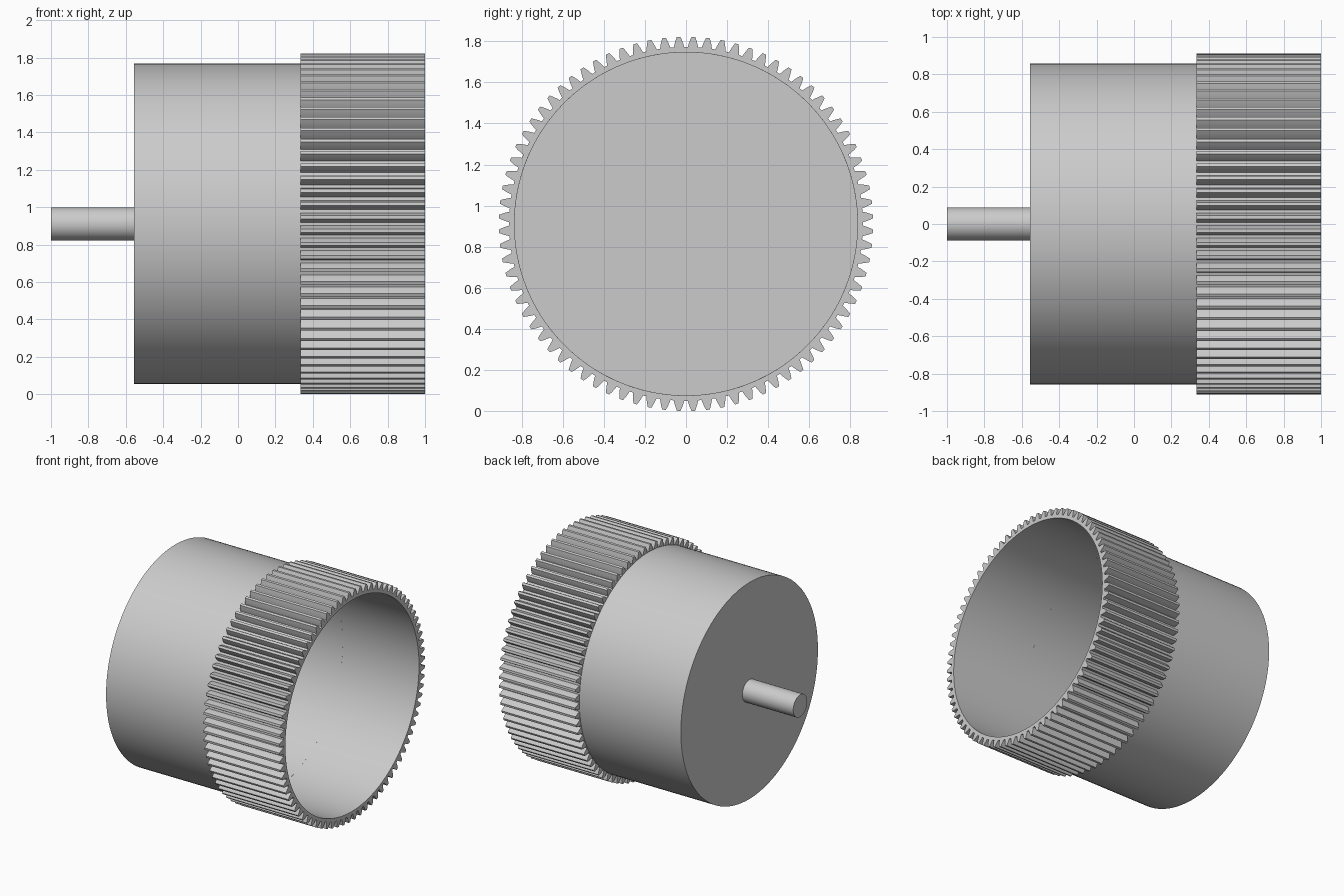
import bpy, bmesh
from math import pi, cos, acos, sin, tan, radians

cube = bpy.data.objects.get("Cube")
if cube:
    bpy.data.objects.remove(cube)

AXIS_Z = 0.911
TEETH = 80
TIP_R, BORE_R = 0.911, 0.835
CUP_R, SHAFT_R = 0.857, 0.088

grey = bpy.data.materials.new("plain grey")
grey.use_nodes = True
GREY = (0.6, 0.6, 0.6, 1)
grey.diffuse_color = GREY
grey.node_tree.nodes["Principled BSDF"].inputs["Base Color"].default_value = GREY


def circle(radius, count):
    return [(radius, 2 * pi * i / count) for i in range(count)]


def loft(name, rings, closed=False):
    """Join (x, [(radius, angle)...]) rings along the x axis; cap the ends unless closed."""
    bm = bmesh.new()
    loops = [[bm.verts.new((x, r * sin(a), AXIS_Z + r * cos(a))) for r, a in pts]
             for x, pts in rings]
    pairs = list(zip(loops, loops[1:]))
    if closed:
        pairs.append((loops[-1], loops[0]))
    else:
        bm.faces.new(loops[0])
        bm.faces.new(loops[-1])
    for a, b in pairs:
        for i in range(len(a)):
            j = (i + 1) % len(a)
            bm.faces.new((a[i], a[j], b[j], b[i]))
    bmesh.ops.recalc_face_normals(bm, faces=bm.faces)
    mesh = bpy.data.meshes.new(name)
    bm.to_mesh(mesh)
    bm.free()
    mesh.materials.append(grey)
    obj = bpy.data.objects.new(name, mesh)
    bpy.context.collection.objects.link(obj)
    bpy.ops.object.select_all(action='DESELECT')
    obj.select_set(True)
    bpy.context.view_layer.objects.active = obj
    bpy.ops.object.shade_smooth_by_angle(angle=radians(20))
    return obj


def gear_outline(steps=4):
    """Involute teeth with a 20 degree pressure angle."""
    module = 2 * TIP_R / (TEETH + 2)
    pitch_r = module * TEETH / 2
    root_r = pitch_r - 1.25 * module
    base_r = pitch_r * cos(radians(20))

    def inv(angle):
        return tan(angle) - angle

    def half_width(r):
        return pi / (2 * TEETH) + inv(radians(20)) - inv(acos(base_r / r))

    radii = [root_r + (TIP_R - root_r) * k / steps for k in range(steps + 1)]
    points = []
    for i in range(TEETH):
        mid = 2 * pi * (i + 0.5) / TEETH
        points += [(r, mid - half_width(r)) for r in radii]
        points += [(r, mid + half_width(r)) for r in reversed(radii)]
    return points


# Toothed ring with a plain bore
teeth = gear_outline()
bore = [(BORE_R, a) for r, a in teeth]
loft("gear_ring", [(0.333, teeth), (1, teeth), (1, bore), (0.333, bore)], closed=True)

# Hollow drum with a closed end
loft("drum", [(-0.555, circle(CUP_R, 128)), (0.333, circle(CUP_R, 128)),
              (0.333, circle(BORE_R, 128)), (-0.53, circle(BORE_R, 128))])

# Solid axle on the closed end
loft("axle", [(-1, circle(SHAFT_R, 48)), (-0.555, circle(SHAFT_R, 48))])
